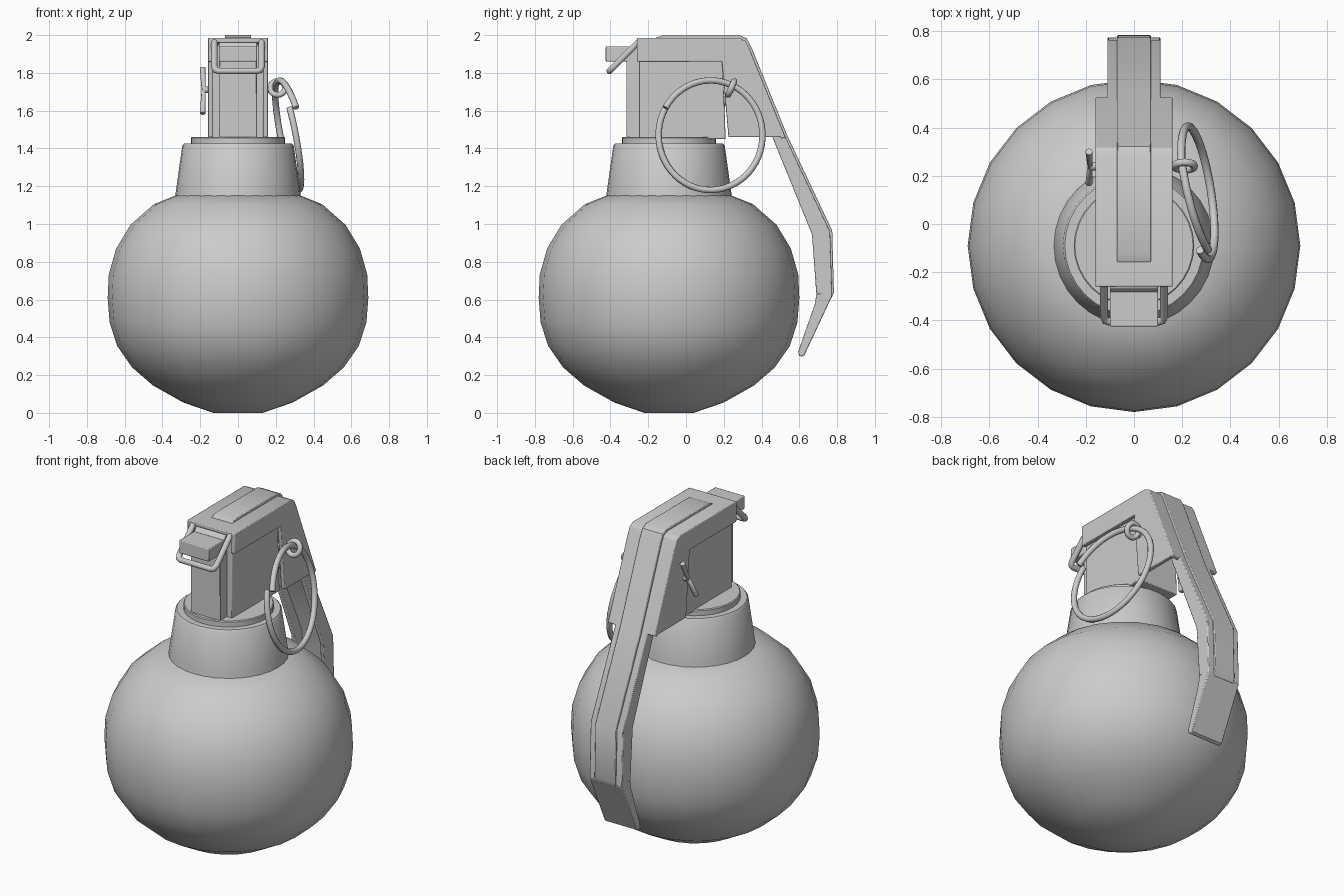
import bpy, bmesh, math
from mathutils import Vector

if "Cube" in bpy.data.objects:
    bpy.data.objects.remove(bpy.data.objects["Cube"])


def finish(name, bm, bevel=0.0, angle=35):
    bmesh.ops.recalc_face_normals(bm, faces=bm.faces)
    me = bpy.data.meshes.new(name)
    bm.to_mesh(me)
    bm.free()
    ob = bpy.data.objects.new(name, me)
    bpy.context.collection.objects.link(ob)
    bpy.ops.object.select_all(action='DESELECT')
    ob.select_set(True)
    bpy.context.view_layer.objects.active = ob
    bpy.ops.object.shade_smooth_by_angle(angle=math.radians(angle))
    if bevel:
        m = ob.modifiers.new("edge", 'BEVEL')
        m.width, m.segments, m.limit_method = bevel, 2, 'ANGLE'
        m.angle_limit = math.radians(40)
    return ob


def lathe(name, profile, segs, cy=-0.09):
    """Closed solid of revolution from (radius, z) points."""
    bm = bmesh.new()
    rings = []
    for r, z in profile:
        rings.append([bm.verts.new((r * math.cos(2 * math.pi * i / segs),
                                    cy + r * math.sin(2 * math.pi * i / segs), z))
                      for i in range(segs)])
    for a, b in zip(rings, rings[1:]):
        for i in range(segs):
            j = (i + 1) % segs
            bm.faces.new((a[i], a[j], b[j], b[i]))
    bm.faces.new(rings[0])
    bm.faces.new(rings[-1])
    return finish(name, bm)


def prism(name, pts, spans, bevel=0.005):
    """Extrude a (y, z) outline across each x span."""
    bm = bmesh.new()
    for x0, x1 in spans:
        a = [bm.verts.new((x0, y, z)) for y, z in pts]
        b = [bm.verts.new((x1, y, z)) for y, z in pts]
        n = len(pts)
        bm.faces.new(a)
        bm.faces.new(b)
        for i in range(n):
            j = (i + 1) % n
            bm.faces.new((a[i], a[j], b[j], b[i]))
    return finish(name, bm, bevel)


def strip(path, t):
    """Outline of a sheet following a (y, z) path, t thick on the right of travel."""
    p = [Vector(q) for q in path]
    inner = []
    for i, q in enumerate(p):
        d0 = (q - p[max(i - 1, 0)]) if i else (p[1] - q)
        d1 = (p[i + 1] - q) if i < len(p) - 1 else d0
        n0, n1 = [Vector((d.y, -d.x)).normalized() for d in (d0, d1)]
        n = (n0 + n1).normalized()
        inner.append(tuple(q + n * t / n.dot(n0)))
    return [tuple(q) for q in p] + inner[::-1]


def wire(name, pts, radius, kind='POLY'):
    cu = bpy.data.curves.new(name, 'CURVE')
    cu.dimensions, cu.bevel_depth, cu.bevel_resolution = '3D', radius, 3
    cu.use_fill_caps = True
    sp = cu.splines.new(kind)
    sp.points.add(len(pts) - 1)
    for p, c in zip(sp.points, pts):
        p.co = (*c, 1)
    if kind == 'NURBS':
        sp.order_u, sp.use_endpoint_u = 3, True
    ob = bpy.data.objects.new(name, cu)
    bpy.context.collection.objects.link(ob)
    return ob


# Round body
lathe("body", [(0.13, 0), (0.29, 0.055), (0.45, 0.145), (0.56, 0.24), (0.64, 0.355),
               (0.68, 0.48), (0.69, 0.61), (0.684, 0.735), (0.645, 0.87), (0.57, 0.995),
               (0.445, 1.105), (0.32, 1.155)], 24)
# Neck and collar
lathe("neck", [(0.335, 1.13), (0.328, 1.18), (0.295, 1.415), (0.287, 1.425)], 32)
lathe("collar", [(0.25, 1.41), (0.25, 1.455), (0.245, 1.46)], 32)

# Fuze housing, narrower front post and striker block
prism("fuze_housing", [(-0.25, 1.45), (0.21, 1.45), (0.19, 1.95), (-0.25, 1.95)], [(-0.135, 0.135)])
prism("front_post", [(-0.315, 1.45), (-0.24, 1.45), (-0.24, 1.96), (-0.265, 1.96), (-0.315, 1.90)],
      [(-0.1, 0.1)])
prism("striker_block", [(-0.425, 1.86), (-0.28, 1.86), (-0.28, 1.94), (-0.425, 1.94)], [(-0.1, 0.1)])
wire("striker_clip", [(-0.125, -0.25, 1.965), (-0.125, -0.385, 1.83), (-0.118, -0.4, 1.815),
                      (-0.1, -0.405, 1.81), (0.1, -0.405, 1.81), (0.118, -0.4, 1.815),
                      (0.125, -0.385, 1.83), (0.125, -0.25, 1.965)], 0.017)

# Lever hood: outer sheet and two L-shaped cheeks
bend = [(0.28, 1.985), (0.315, 1.97), (0.335, 1.93)]
hood = [(-0.26, 1.985)] + bend + [(0.527, 1.46)]
prism("lever_hood", strip(hood, 0.025), [(-0.16, 0.16)])
prism("lever_cheeks", hood + [(0.225, 1.46), (0.19, 1.86), (-0.26, 1.86)],
      [(-0.16, -0.132), (0.132, 0.16)])

# Lever arm: channel sheet, flanges, tail
arm = [(0.515, 1.49), (0.527, 1.46), (0.763, 0.96), (0.774, 0.62)]
prism("lever_arm", strip(arm, 0.025), [(-0.11, 0.11)])
prism("lever_flanges", arm + [(0.69, 0.63), (0.667, 0.945), (0.455, 1.465), (0.455, 1.49)],
      [(-0.11, -0.085), (0.085, 0.11)])
prism("lever_tail", [(0.774, 0.62), (0.627, 0.305), (0.61, 0.297), (0.597, 0.305), (0.594, 0.325),
                     (0.683, 0.58), (0.69, 0.63), (0.765, 0.64)], [(-0.11, 0.11)])
# Raised rib running along the lever
rib = [(-0.16, 1.986), (-0.12, 2.0), (0.285, 2.0), (0.322, 1.982), (0.347, 1.935),
       (0.538, 1.465), (0.774, 0.965), (0.783, 0.64), (0.772, 0.61)]
prism("lever_rib", strip(rib, 0.02), [(-0.07, 0.07)], 0.004)

# Safety pin with eyelet and splayed legs
pin = Vector((0.2, 0.24, 1.715))
wire("pin_shaft", [(0.17, 0.24, 1.71), (-0.18, 0.24, 1.71)], 0.018)
for side, end in (("upper", (-0.187, 0.3, 1.825)), ("lower", (-0.187, 0.17, 1.585))):
    wire("pin_leg_" + side, [(-0.155, 0.24, 1.71), (-0.182, 0.24, 1.71), end], 0.015)
rot = Vector((0, 0.25, -0.11)).to_track_quat('Z', 'Y').to_euler()
bpy.ops.mesh.primitive_torus_add(location=pin + Vector((0.01, 0, 0.005)), rotation=rot,
                                 major_radius=0.04, minor_radius=0.016,
                                 major_segments=20, minor_segments=8)
bpy.context.object.name = "pin_eyelet"
bpy.ops.object.shade_smooth()

# Tilted split pull ring
pts = []
for i in range(57):
    a = math.radians(150 - 360 * i / 56)
    y, z = 0.275 * math.cos(a), 0.29 * math.sin(a)
    pts.append((0.265 - 0.15 * y - 0.19 * z + 0.035 * max(0, 1 - i / 14), 0.13 + y, 1.47 + z))
wire("pull_ring", pts, 0.017)
